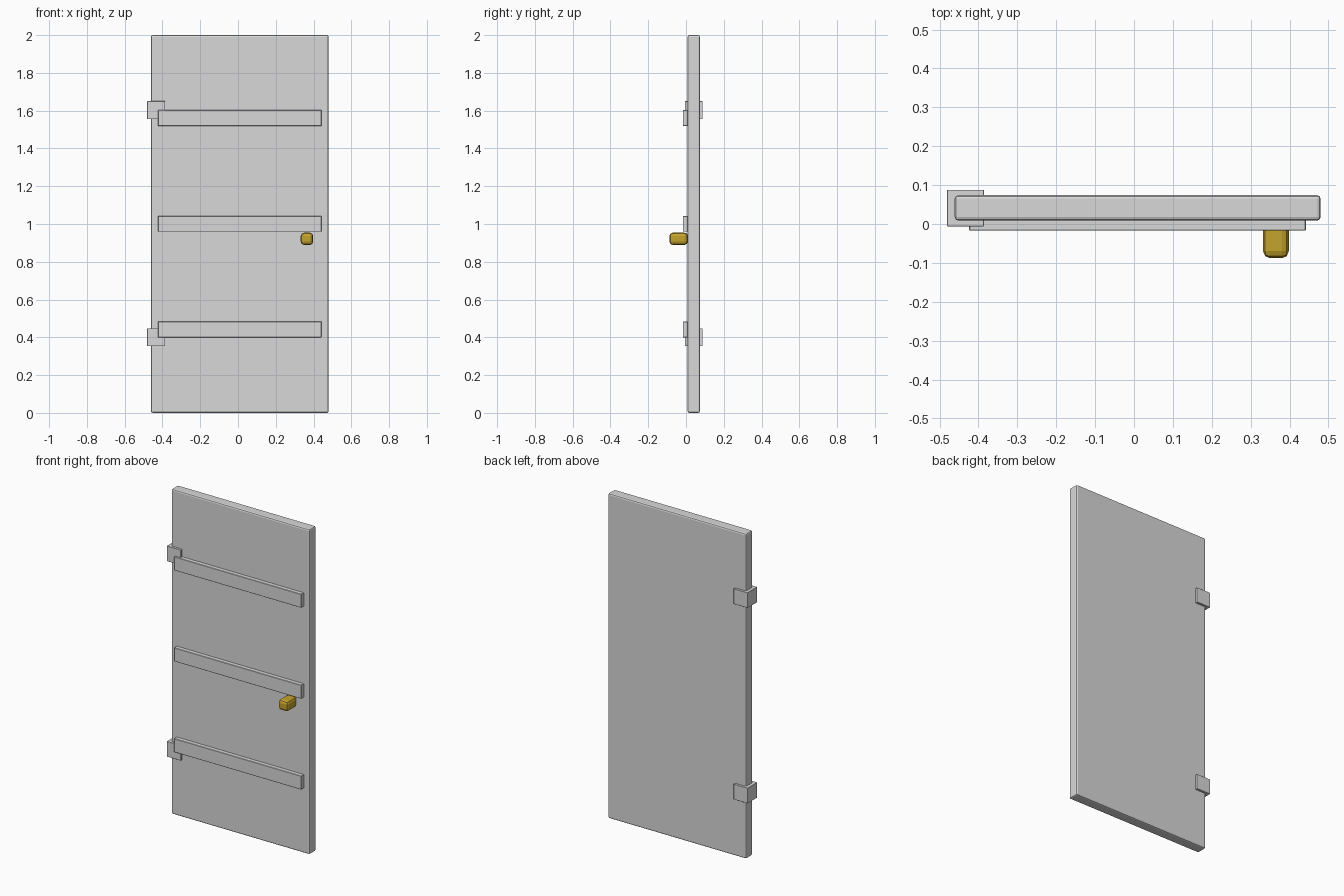
import bpy

if "Cube" in bpy.data.objects:
    bpy.data.objects.remove(bpy.data.objects["Cube"])


def material(name, rgb):
    m = bpy.data.materials.new(name)
    m.diffuse_color = (*rgb, 1.0)
    m.use_nodes = True
    m.node_tree.nodes["Principled BSDF"].inputs["Base Color"].default_value = m.diffuse_color
    return m


GREY = material("light_grey", (0.69, 0.69, 0.69))
BRASS = material("brass", (0.56, 0.37, 0.027))


def box(name, lo, hi, mat, bevel=0.0, segments=1):
    """Box between two corners, optionally with bevelled edges."""
    bpy.ops.mesh.primitive_cube_add(
        size=1, location=[(a + b) / 2 for a, b in zip(lo, hi)])
    ob = bpy.context.object
    ob.name = name
    ob.scale = [b - a for a, b in zip(lo, hi)]
    bpy.ops.object.transform_apply(location=False, rotation=False, scale=True)
    ob.data.materials.append(mat)
    if bevel:
        mod = ob.modifiers.new("bevel", 'BEVEL')
        mod.width = bevel
        mod.segments = segments
    return ob


# Door slab
box("door_panel", (-0.461, 0.009, 0.0), (0.480, 0.074, 2.0), GREY, 0.009, 2)

# Horizontal battens on the front
for i, z in enumerate((0.442, 1.001, 1.561)):
    box(f"batten_{i + 1}", (-0.424, -0.017, z - 0.042),
        (0.442, 0.012, z + 0.042), GREY, 0.002)

# Hinge blocks wrapping the left edge
for name, z in (("lower_hinge", 0.400), ("upper_hinge", 1.603)):
    box(name, (-0.481, -0.006, z - 0.047), (-0.386, 0.088, z + 0.047), GREY, 0.001)

# Door knob
box("knob", (0.332, -0.088, 0.889), (0.398, 0.010, 0.954), BRASS, 0.018, 2)
